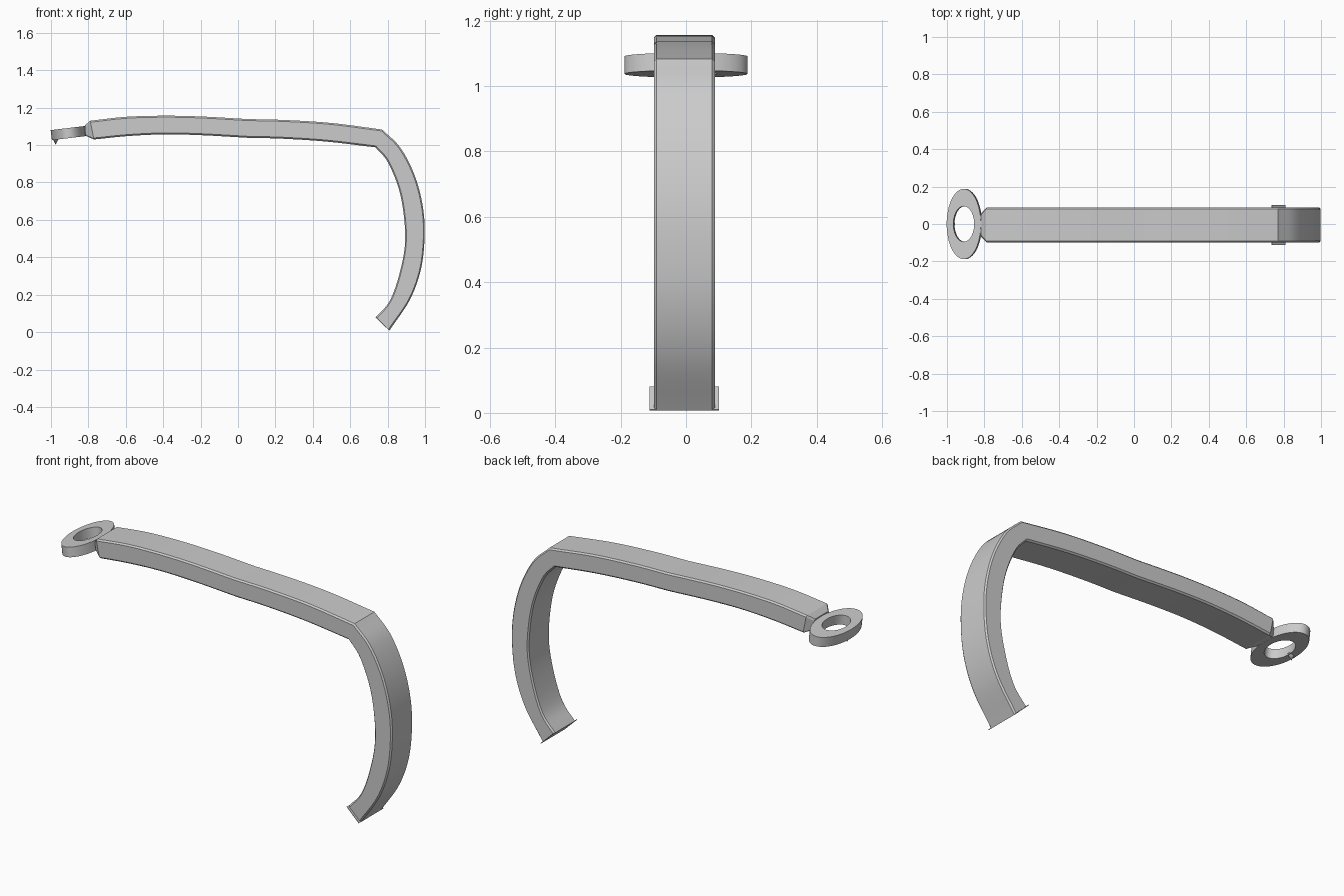
import bpy, bmesh, math
from mathutils import Vector, Matrix

if "Cube" in bpy.data.objects:
    bpy.data.objects.remove(bpy.data.objects["Cube"])

Y0, Y1 = -0.098, 0.088


def finish(name, bm, angle=30):
    bmesh.ops.recalc_face_normals(bm, faces=bm.faces[:])
    me = bpy.data.meshes.new(name)
    bm.to_mesh(me)
    bm.free()
    ob = bpy.data.objects.new(name, me)
    bpy.context.collection.objects.link(ob)
    bpy.ops.object.select_all(action='DESELECT')
    ob.select_set(True)
    bpy.context.view_layer.objects.active = ob
    bpy.ops.object.shade_smooth_by_angle(angle=math.radians(angle))
    return ob


def smooth(pts, steps=5):
    """Catmull-Rom through the given stations."""
    p = [Vector(q) for q in pts]
    p = [2 * p[0] - p[1]] + p + [2 * p[-1] - p[-2]]
    out = []
    for a, b, c, d in zip(p, p[1:], p[2:], p[3:]):
        for k in range(steps):
            t = k / steps
            out.append(0.5 * (2 * b + (c - a) * t + (2 * a - 5 * b + 4 * c - d) * t * t
                              + (3 * b - a - 3 * c + d) * t ** 3))
    return out + [p[-2]]


# stations: outer x, z then inner x, z
rear = [(-.79, 1.13, -.77, 1.03), (-.6, 1.151, -.59, 1.048), (-.4, 1.157, -.4, 1.057),
        (-.2, 1.153, -.2, 1.053), (.05, 1.139, .05, 1.039)]
front = [(.05, 1.139, .05, 1.039), (.25, 1.134, .24, 1.034), (.5, 1.118, .48, 1.018),
         (.77, 1.083, .735, .988)]
hook = [(.77, 1.083, .735, .988), (.865, .99, .80, .91), (.94, .85, .86, .765),
        (.985, .69, .888, .61), (.998, .53, .892, .46), (.98, .345, .86, .30),
        (.92, .175, .81, .165), (.81, .009, .737, .08)]

# Curved arm with hook, rectangular section with slightly eased long edges
path = smooth(rear) + smooth(front)[1:] + smooth(hook, 7)[1:]
bm = bmesh.new()
E = 0.008


def section(o, i, y0, y1):
    o, i = Vector(o), Vector(i)
    e = (i - o).normalized() * E
    prof = [(o, y0 + E), (o, y1 - E), (o + e, y1), (i - e, y1),
            (i, y1 - E), (i, y0 + E), (i - e, y0), (o + e, y0)]
    return [bm.verts.new((v.x, y, v.y)) for v, y in prof]


# tapered tip first, then all stations
loops = [section((-.818, 1.106), (-.816, 1.05), Y0 + .03, Y1 - .03)]
loops += [section(s[:2], s[2:], Y0, Y1) for s in path]
for a, b in zip(loops, loops[1:]):
    for k in range(8):
        bm.faces.new((a[k], a[(k + 1) % 8], b[(k + 1) % 8], b[k]))
bm.faces.new(loops[0])
bm.faces.new(loops[-1])
finish("curved_arm", bm, 20)

# Thin end plate on the hook tip, a little wider than the arm
bm = bmesh.new()
bmesh.ops.create_cube(bm, size=1)
d = Vector((.073, 0, -.071))
bm.transform(Matrix.Translation((.773, -.005, .0445))
             @ Matrix.Rotation(math.atan2(.071, .073), 4, 'Y')
             @ Matrix.Diagonal((d.length, .212, .003, 1)))
finish("hook_end_plate", bm)

# Oval eyelet ring, tilted slightly
bm = bmesh.new()
N = 64
rings = [[], [], [], []]
for k in range(N):
    c, s = math.cos(2 * math.pi * k / N), math.sin(2 * math.pi * k / N)
    for ring, rx, ry, h in zip(rings, (.092, .092, .056, .056),
                               (.188, .188, .095, .095), (-.027, .027, .027, -.027)):
        ring.append(bm.verts.new((rx * c, ry * s, h)))
for a, b in zip(rings, rings[1:] + rings[:1]):
    for k in range(N):
        j = (k + 1) % N
        bm.faces.new((a[k], a[j], b[j], b[k]))
bm.transform(Matrix.Translation((-.907, 0, 1.064)) @ Matrix.Rotation(-.12, 4, 'Y'))
finish("eyelet_ring", bm)

# Neck joining eyelet and arm tip
bm = bmesh.new()
bmesh.ops.create_cube(bm, size=1)
bm.transform(Matrix.Translation((-.822, -.005, 1.077)) @ Matrix.Diagonal((.02, .1, .04, 1)))
finish("eyelet_neck", bm)

# Small pointed pin under the eyelet
bm = bmesh.new()
bmesh.ops.create_cone(bm, cap_ends=True, segments=16, radius1=0, radius2=.018, depth=.036)
bm.transform(Matrix.Translation((-.975, 0, 1.02)))
finish("eyelet_pin", bm)
